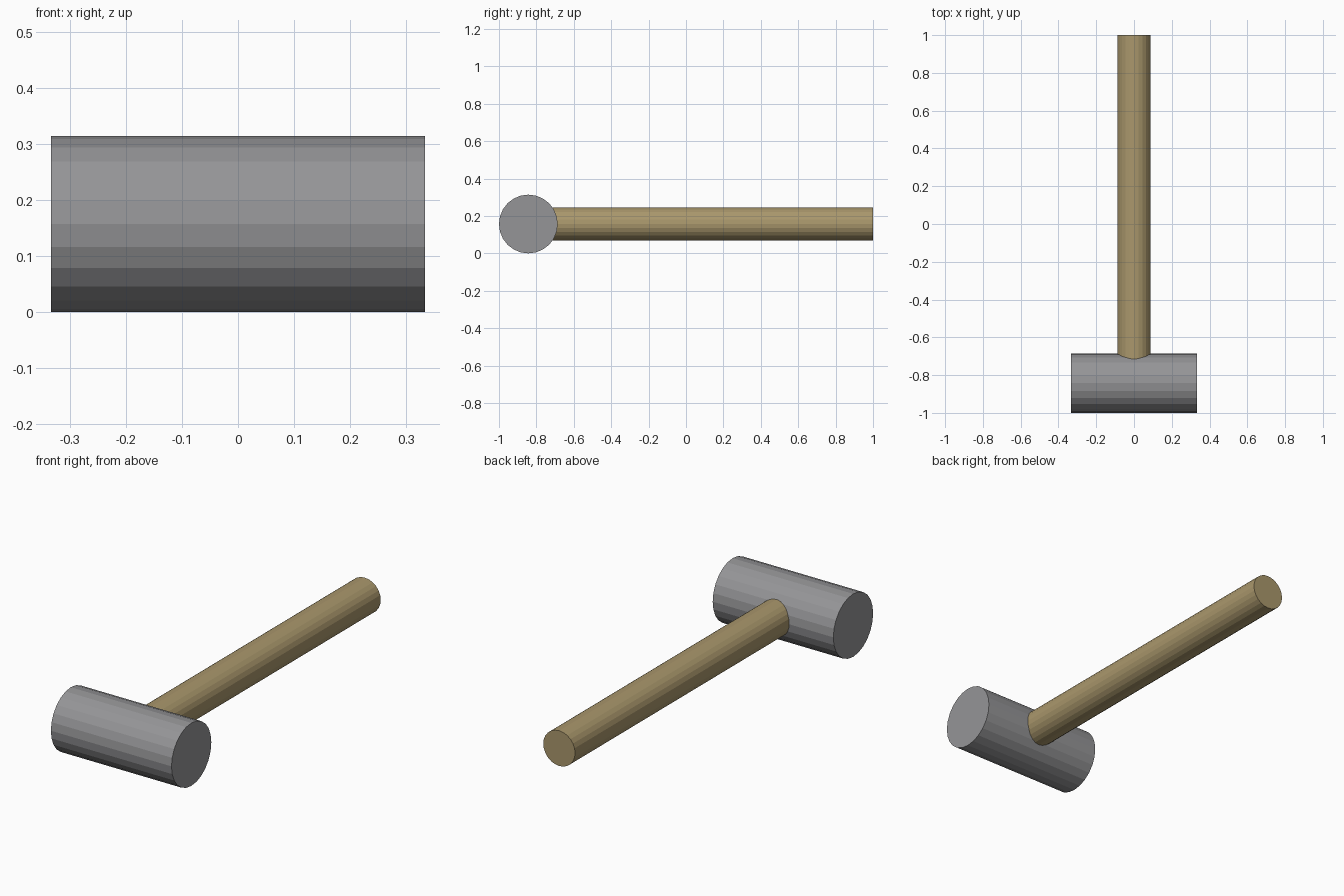
import bpy
from math import pi

if "Cube" in bpy.data.objects:
    bpy.data.objects.remove(bpy.data.objects["Cube"])

R = 0.157        # head radius
HEAD_Y = -1 + R  # head axis position


def cylinder(name, radius, length, location, rotation, color):
    bpy.ops.mesh.primitive_cylinder_add(vertices=24, radius=radius, depth=length,
                                        location=location, rotation=rotation)
    obj = bpy.context.object
    obj.name = name
    mat = bpy.data.materials.new(name + "_material")
    mat.diffuse_color = color
    mat.use_nodes = True
    mat.node_tree.nodes["Principled BSDF"].inputs["Base Color"].default_value = mat.diffuse_color
    obj.data.materials.append(mat)


# Dark metal mallet head, lying along x
cylinder("head", R, 0.666, (0, HEAD_Y, R), (0, pi / 2, 0), (0.30, 0.30, 0.31, 1))

# Wooden handle, from the middle of the head to the back end
cylinder("handle", 0.088, 1 - HEAD_Y, (0, (1 + HEAD_Y) / 2, 0.158), (pi / 2, 0, 0),
         (0.40, 0.31, 0.15, 1))
